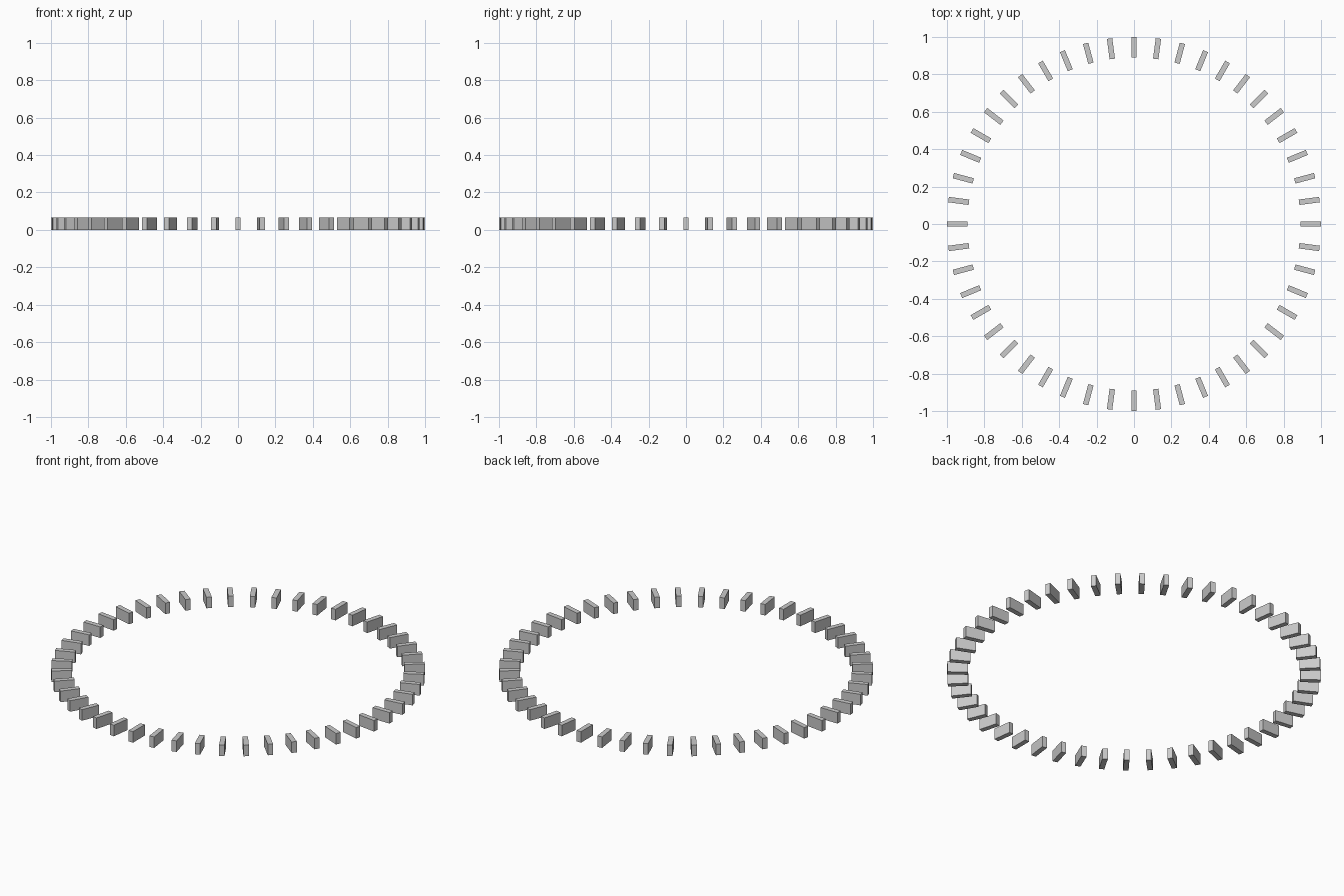
import bpy, bmesh, math
from mathutils import Matrix

if "Cube" in bpy.data.objects:
    bpy.data.objects.remove(bpy.data.objects["Cube"])

COUNT = 48
R_IN, R_OUT = 0.89, 1.0
WIDTH, HEIGHT = 0.029, 0.065

# One shared box mesh, offset outward from the ring centre
mesh = bpy.data.meshes.new("radial_block")
bm = bmesh.new()
bmesh.ops.create_cube(bm, size=1.0, matrix=Matrix.Translation(
    ((R_IN + R_OUT) / 2, 0, HEIGHT / 2)) @ Matrix.Diagonal((R_OUT - R_IN, WIDTH, HEIGHT, 1)))
bm.to_mesh(mesh)
bm.free()

# Ring of evenly spaced radial blocks
for i in range(COUNT):
    block = bpy.data.objects.new(f"radial_block_{i + 1:02d}", mesh)
    block.rotation_euler.z = 2 * math.pi * i / COUNT
    bpy.context.collection.objects.link(block)
